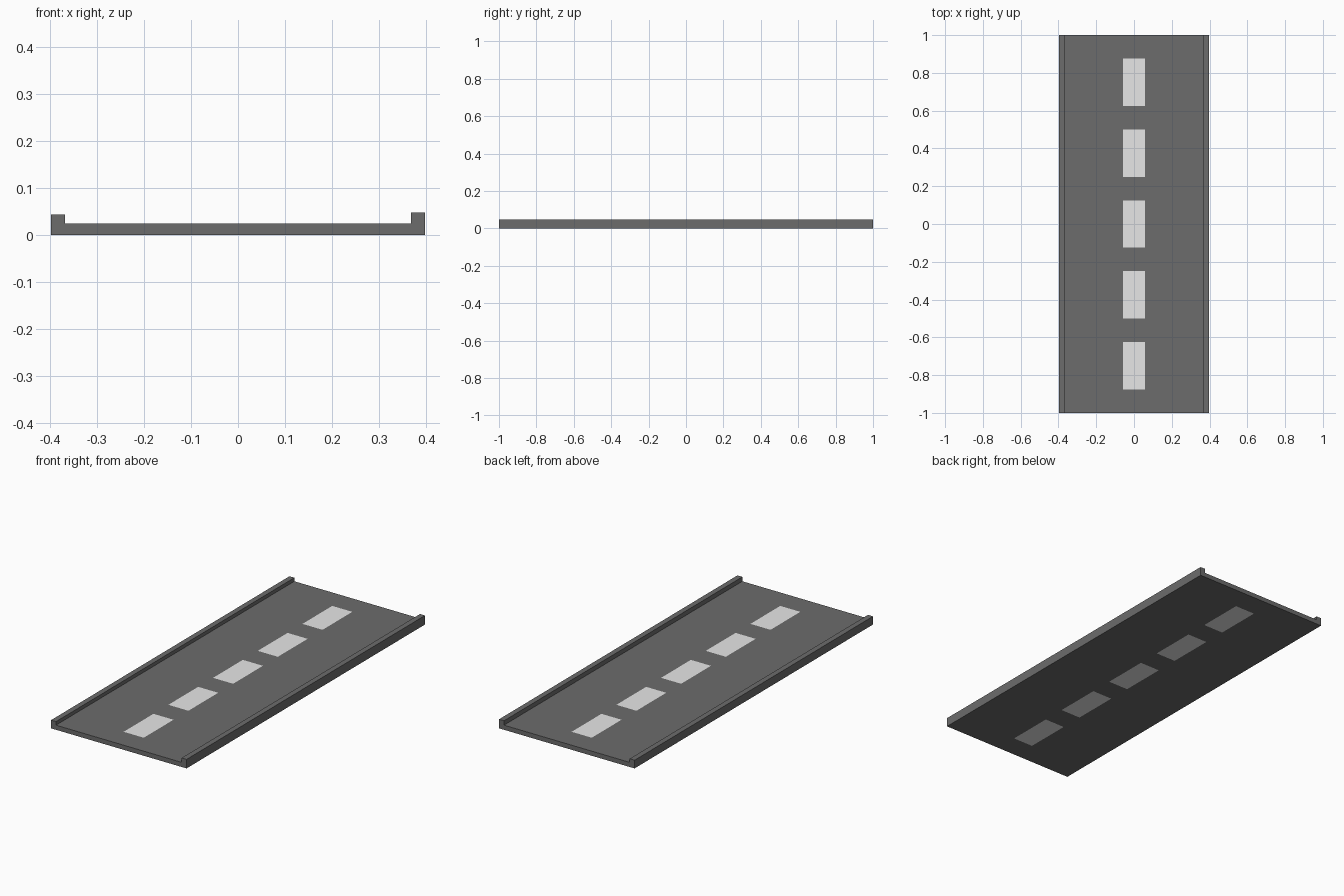
import bpy
import bmesh
from mathutils import Vector

HALF_LENGTH = 1.0
HALF_WIDTH = 0.398
KERB_INNER = 0.369
ROAD_TOP = 0.0245
DASH_HALF_WIDTH = 0.059
DASH_LENGTH = 0.25
DASH_SPACING = 0.375

cube = bpy.data.objects.get("Cube")
if cube:
    bpy.data.objects.remove(cube, do_unlink=True)


def make_material(name, grey):
    mat = bpy.data.materials.new(name)
    mat.use_nodes = True
    colour = (grey, grey, grey, 1)
    mat.diffuse_color = colour
    mat.node_tree.nodes["Principled BSDF"].inputs["Base Color"].default_value = colour
    return mat


asphalt = make_material("asphalt grey", 0.15)
paint = make_material("lane paint", 0.8)


def make_box(name, x0, x1, height):
    """Full-length box standing on the ground; returns its object and bmesh."""
    bm = bmesh.new()
    bmesh.ops.create_cube(bm, size=1)
    bmesh.ops.scale(bm, vec=(x1 - x0, 2 * HALF_LENGTH, height), verts=bm.verts)
    bmesh.ops.translate(bm, vec=((x0 + x1) / 2, 0, height / 2), verts=bm.verts)
    mesh = bpy.data.meshes.new(name)
    obj = bpy.data.objects.new(name, mesh)
    obj.data.materials.append(asphalt)
    bpy.context.collection.objects.link(obj)
    return obj, bm


def cut(bm, point, normal):
    bmesh.ops.bisect_plane(bm, geom=bm.verts[:] + bm.edges[:] + bm.faces[:],
                           plane_co=point, plane_no=normal)


# Road slab, cut along the edges of the centre dashes
road, bm = make_box("road_slab", -KERB_INNER, KERB_INNER, ROAD_TOP)
road.data.materials.append(paint)
dash_centres = [i * DASH_SPACING for i in range(-2, 3)]
for side in (-1, 1):
    cut(bm, Vector((side * DASH_HALF_WIDTH, 0, 0)), Vector((1, 0, 0)))
    for y in dash_centres:
        cut(bm, Vector((0, y + side * DASH_LENGTH / 2, 0)), Vector((0, 1, 0)))

# Dashes are painted on the top and the underside
bm.normal_update()
for face in bm.faces:
    c = face.calc_center_median()
    in_dash = any(abs(c.y - y) < DASH_LENGTH / 2 for y in dash_centres)
    if abs(face.normal.z) > 0.5 and abs(c.x) < DASH_HALF_WIDTH and in_dash:
        face.material_index = 1
bm.to_mesh(road.data)
bm.free()

# Kerbs along both sides, the left one slightly taller
for name, x0, x1, height in (("right_kerb", -HALF_WIDTH, -KERB_INNER, 0.0435),
                             ("left_kerb", KERB_INNER, HALF_WIDTH, 0.048)):
    kerb, bm = make_box(name, x0, x1, height)
    bm.to_mesh(kerb.data)
    bm.free()
